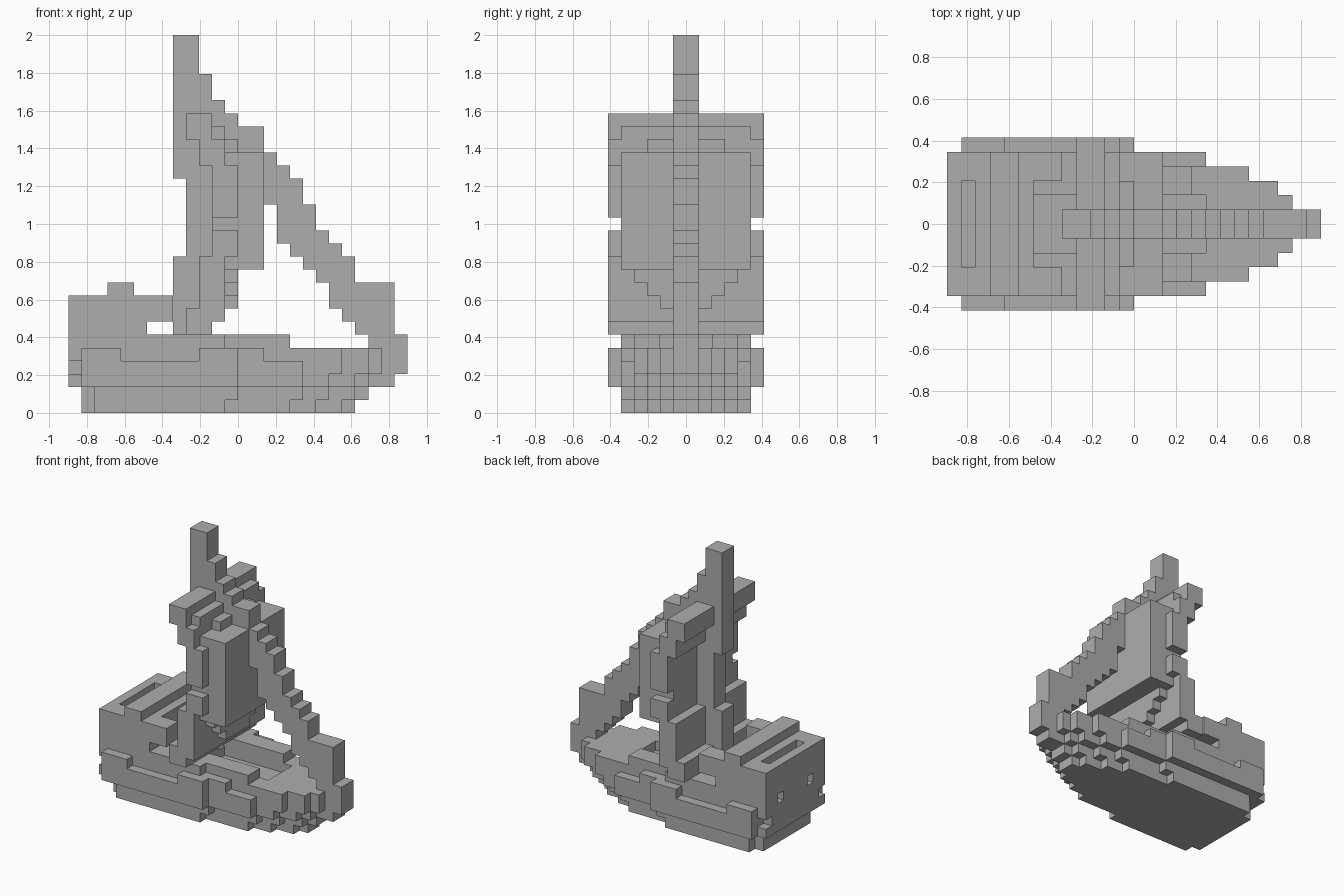
import bpy
import bmesh
from mathutils import Vector

cube = bpy.data.objects.get("Cube")
if cube:
    bpy.data.objects.remove(cube, do_unlink=True)

UNIT = 2 / 29  # size of one building block

grey = bpy.data.materials.new("plain grey")
grey.use_nodes = True
colour = (0.42, 0.42, 0.42, 1)
grey.diffuse_color = colour
grey.node_tree.nodes["Principled BSDF"].inputs["Base Color"].default_value = colour


def box(xs, sides, zs):
    """Block cells in a span of x, of distance from the keel line, and of z."""
    inner, outer = sides
    cells = set()
    for x in range(*xs):
        for z in range(*zs):
            for y in range(inner, outer):
                cells.add((x, y, z))
                cells.add((x, -y - 1, z))
    return cells


def union(boxes):
    return set().union(*(box(*b) for b in boxes))


def build(name, cells):
    """Skin the outside of a group of cells and merge its flat faces."""
    bm = bmesh.new()
    corners = {}

    def corner(p):
        key = tuple(round(c) for c in p)
        if key not in corners:
            corners[key] = bm.verts.new(Vector(key) * UNIT)
        return corners[key]

    for cell in cells:
        for axis in range(3):
            for sign in (-1, 1):
                beside = list(cell)
                beside[axis] += sign
                if tuple(beside) in cells:
                    continue
                start = Vector(cell)
                if sign > 0:
                    start[axis] += 1
                u, v = Vector(), Vector()
                u[(axis + 1) % 3] = 1
                v[(axis + 2) % 3] = 1
                loop = [start, start + u, start + u + v, start + v]
                if sign < 0:
                    loop.reverse()
                bm.faces.new([corner(p) for p in loop])
    bmesh.ops.dissolve_limit(bm, angle_limit=0.01, verts=bm.verts, edges=bm.edges)
    mesh = bpy.data.meshes.new(name)
    bm.to_mesh(mesh)
    bm.free()
    mesh.materials.append(grey)
    obj = bpy.data.objects.new(name, mesh)
    bpy.context.collection.objects.link(obj)


def layer(stern, ends, zs):
    """Hull layer whose strips, from the keel outward, end at the given x."""
    cells = set()
    for side, end in enumerate(ends):
        cells |= box((stern, end), (side, side + 1), zs)
    return cells


# Hull, stepped toward the bow, with side rails and a sunken deck
hull = layer(-12, (9, 8, 6, 4), (0, 1)) | layer(-11, (9, 8, 6, 4, -1), (0, 1))
hull |= layer(-12, (10, 9, 7, 5), (1, 2)) | layer(-11, (10, 9, 7, 5, 0), (1, 2))
hull |= layer(-13, (12, 10, 9, 7, 5), (2, 3))
hull |= layer(-13, (13, 11, 10, 8, 5), (3, 4))
hull |= layer(-13, (13, 11, 10, 8, 2), (4, 5))
hull |= union([
    ((-12, 0), (5, 6), (2, 4)),
    ((-12, -9), (5, 6), (4, 5)),
    ((-3, 0), (5, 6), (4, 5)),
    ((-7, -1), (2, 5), (5, 6)),
    ((-1, 4), (2, 4), (5, 6)),
])
hull -= box((-3, 5), (0, 2), (4, 5))
hull -= box((-13, -12), (4, 5), (3, 4))
build("hull", hull)

# Raised stern with a roof ridge, a roof slot, a front opening and windows
castle = union([
    ((-13, -7), (0, 5), (5, 9)),
    ((-7, -5), (3, 5), (7, 9)),
    ((-10, -8), (0, 5), (9, 10)),
])
castle -= box((-12, -11), (0, 3), (7, 9))
castle -= box((-13, -12), (2, 3), (5, 6))
build("stern_castle", castle)

# Mast
build("mast", union([
    ((-5, -3), (0, 1), (5, 12)),
    ((-4, -2), (0, 1), (12, 18)),
    ((-5, -3), (0, 1), (18, 29)),
]))

# Rigging running from the mast head down to the bow post
rigging = union([
    ((-3, -2), (0, 1), (18, 26)),
    ((-2, -1), (0, 1), (18, 24)),
    ((-1, 0), (0, 1), (18, 23)),
    ((0, 2), (0, 1), (18, 22)),
])
spans = [(16, 20), (13, 19), (12, 18), (11, 16), (10, 14), (8, 13), (7, 12), (6, 10)]
for x, span in enumerate(spans, start=2):
    rigging |= box((x, x + 1), (0, 1), span)
rigging |= box((10, 12), (0, 1), (5, 10)) | box((12, 13), (0, 1), (3, 6))
build("bow_rigging", rigging)

# Upper sail, leaning forward step by step
build("upper_sail", union([
    ((-4, -2), (0, 6), (21, 23)),
    ((-3, -1), (0, 6), (19, 21)),
    ((-2, -1), (0, 5), (21, 22)),
    ((-1, 0), (0, 3), (20, 21)),
    ((-2, 0), (0, 6), (15, 19)),
]))

# Bulging middle of the sail with its tapering underside
belly = box((-2, 2), (0, 5), (11, 20))
for side in (2, 3, 4):
    belly |= box((-1, 0), (0, side), (side + 6, side + 7))
build("sail_belly", belly)

# Lower sail, leaning back toward the deck
build("lower_sail", union([
    ((-2, 0), (0, 6), (12, 14)),
    ((-3, -1), (0, 6), (7, 12)),
    ((-4, -2), (0, 6), (6, 8)),
]))
